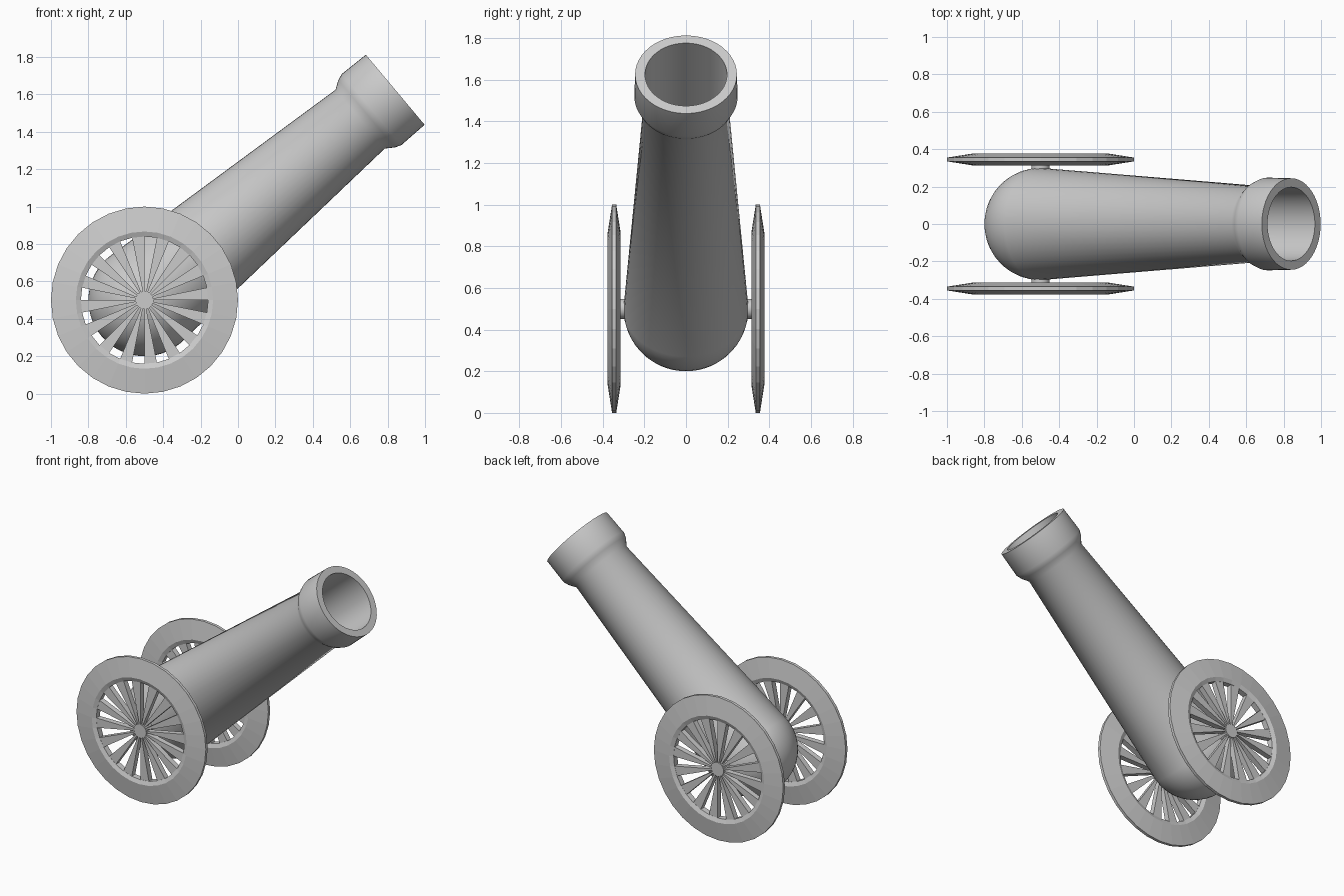
import bpy, bmesh, math
from mathutils import Matrix, Vector

if "Cube" in bpy.data.objects:
    bpy.data.objects.remove(bpy.data.objects["Cube"])

SEG = 32            # sides of each wheel
STEP = math.tau / SEG


def finish(bm, name, matrix=Matrix(), smooth=False):
    bmesh.ops.remove_doubles(bm, verts=bm.verts, dist=1e-5)
    bmesh.ops.recalc_face_normals(bm, faces=bm.faces)
    bm.transform(matrix)
    mesh = bpy.data.meshes.new(name)
    bm.to_mesh(mesh)
    bm.free()
    ob = bpy.data.objects.new(name, mesh)
    bpy.context.collection.objects.link(ob)
    if smooth:
        bpy.ops.object.select_all(action='DESELECT')
        ob.select_set(True)
        bpy.context.view_layer.objects.active = ob
        bpy.ops.object.shade_smooth_by_angle(angle=math.radians(45))
    return ob


def lathe(bm, profile, steps, closed=False):
    """Spin (radius, height) points around the local z axis."""
    vs = [bm.verts.new((r, 0, h)) for r, h in profile]
    pairs = list(zip(vs, vs[1:])) + ([(vs[-1], vs[0])] if closed else [])
    edges = [bm.edges.new(p) for p in pairs]
    bmesh.ops.spin(bm, geom=vs + edges, cent=(0, 0, 0), axis=(0, 0, 1),
                   angle=math.tau, steps=steps, use_merge=False)


AXLE = Vector((-0.5, 0, 0.5))

# Barrel: round breech, tapering tube, flared muzzle, bore
breech = [(0.3 * math.sin(a), -0.3 * math.cos(a))
          for a in (i * math.pi / 24 for i in range(13))]
tube = [(0.205, 1.505), (0.235, 1.55), (0.248, 1.585), (0.2445, 1.75),
        (0.197, 1.75), (0.192, 0.4), (0, 0.4)]
bm = bmesh.new()
lathe(bm, breech + tube, 48)
finish(bm, "barrel",
       Matrix.Translation(AXLE) @ Matrix.Rotation(math.radians(50), 4, 'Y'),
       smooth=True)

# Wheels: bevelled rim, wedge spokes on every other side, hub
rim = [(0.5, -0.01), (0.5, 0.01), (0.367, 0.031), (0.34, 0.02),
       (0.34, -0.02), (0.367, -0.031)]
for side, name in ((-1, "front"), (1, "back")):
    place = (Matrix.Translation(AXLE + Vector((0, side * 0.345, 0)))
             @ Matrix.Rotation(math.radians(90), 4, 'X'))

    bm = bmesh.new()
    lathe(bm, rim, SEG, closed=True)
    finish(bm, name + "_wheel_rim", place)

    bm = bmesh.new()
    for k in range(0, SEG, 2):
        a, b = k * STEP, (k + 1) * STEP
        outline = [(0.04, a), (0.342, a), (0.342, b), (0.04, b)]
        face = bm.faces.new([bm.verts.new((r * math.cos(t), r * math.sin(t), -0.019))
                             for r, t in outline])
        ext = bmesh.ops.extrude_face_region(bm, geom=[face], use_keep_orig=True)
        top = [v for v in ext["geom"] if isinstance(v, bmesh.types.BMVert)]
        bmesh.ops.translate(bm, verts=top, vec=(0, 0, 0.038))
    finish(bm, name + "_wheel_spokes", place)

    # Hub with a stub reaching into the barrel
    inner = side * 0.07
    bm = bmesh.new()
    lathe(bm, [(0, inner), (0.048, inner), (0.048, -side * 0.022), (0, -side * 0.022)], SEG)
    finish(bm, name + "_wheel_hub", place, smooth=True)
